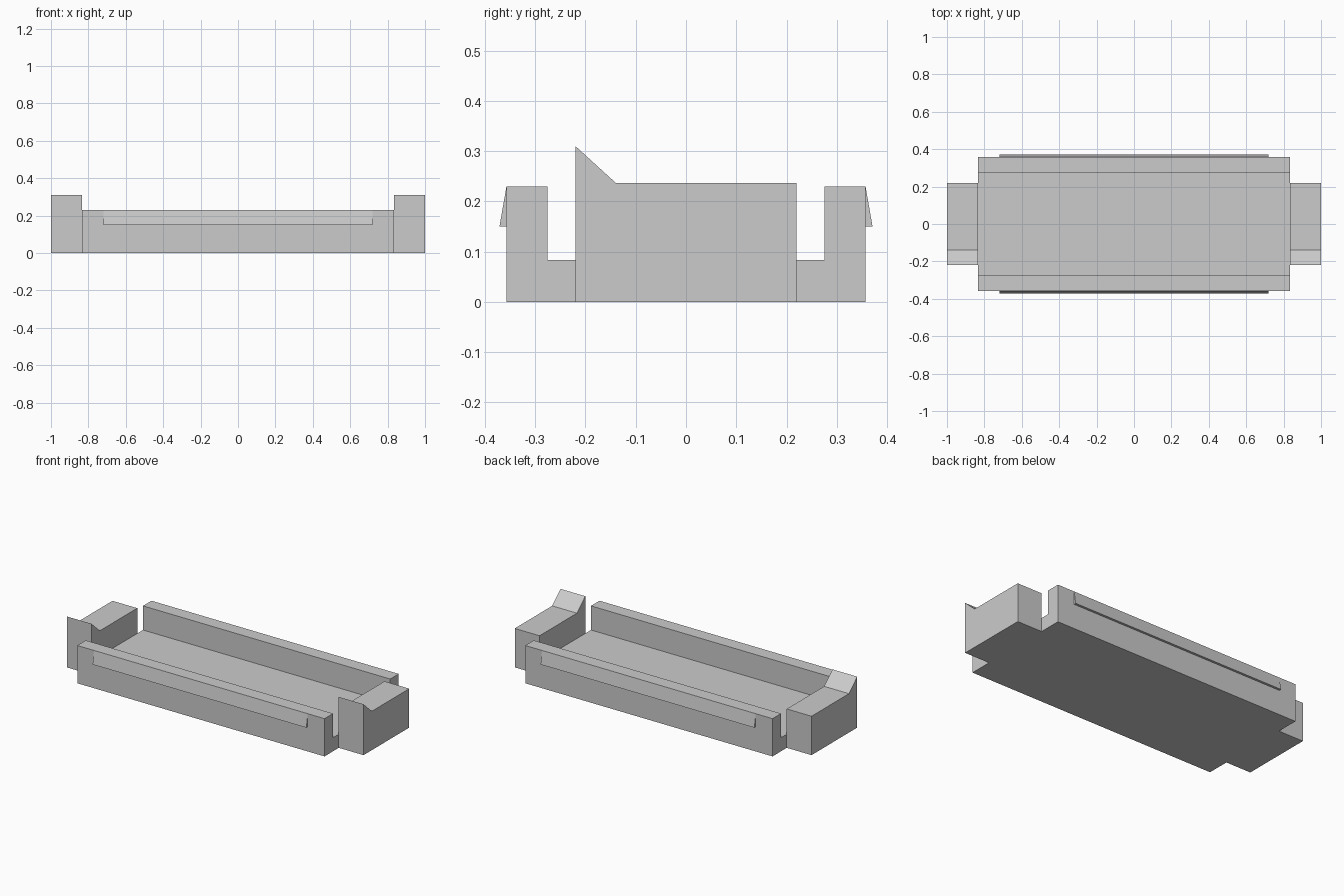
import bpy
import bmesh

cube = bpy.data.objects.get("Cube")
if cube:
    bpy.data.objects.remove(cube, do_unlink=True)

# Single plain grey
grey = bpy.data.materials.new("light_grey")
grey.use_nodes = True
colour = (0.6, 0.6, 0.6, 1)
grey.diffuse_color = colour
grey.node_tree.nodes["Principled BSDF"].inputs["Base Color"].default_value = colour

HALF_BODY = 0.833    # half length of the tray
HALF_DEPTH = 0.357   # outer wall face
WALL_INNER = 0.275   # inner wall face
WALL_TOP = 0.23
FLOOR_TOP = 0.083


def extrude_profile(name, profile, x0, x1):
    """Sweep a (y, z) outline along x as a closed solid."""
    bm = bmesh.new()
    face = bm.faces.new([bm.verts.new((x0, y, z)) for y, z in profile])
    swept = bmesh.ops.extrude_face_region(bm, geom=[face], use_keep_orig=True)
    moved = [v for v in swept["geom"] if isinstance(v, bmesh.types.BMVert)]
    bmesh.ops.translate(bm, verts=moved, vec=(x1 - x0, 0, 0))
    bmesh.ops.recalc_face_normals(bm, faces=bm.faces)
    mesh = bpy.data.meshes.new(name)
    bm.to_mesh(mesh)
    bm.free()
    mesh.materials.append(grey)
    obj = bpy.data.objects.new(name, mesh)
    bpy.context.collection.objects.link(obj)
    return obj


# Open-ended tray: floor with a wall along the front and back
half = [(HALF_DEPTH, 0), (HALF_DEPTH, WALL_TOP),
        (WALL_INNER, WALL_TOP), (WALL_INNER, FLOOR_TOP)]
extrude_profile("tray", half + [(-y, z) for y, z in reversed(half)],
                -HALF_BODY, HALF_BODY)

# End blocks with a pointed lip at the front
block = [(-0.22, 0), (0.22, 0), (0.22, 0.237), (-0.14, 0.237), (-0.22, 0.31)]
for side, s in (("left", 1), ("right", -1)):
    extrude_profile(side + "_end_block", block, s * HALF_BODY, s)

# Wedge-shaped snap ridges on the outer walls
for side, s in (("back", 1), ("front", -1)):
    ridge = [(s * HALF_DEPTH, WALL_TOP), (s * 0.371, 0.15), (s * HALF_DEPTH, 0.15)]
    extrude_profile(side + "_snap_ridge", ridge, -0.72, 0.72)
